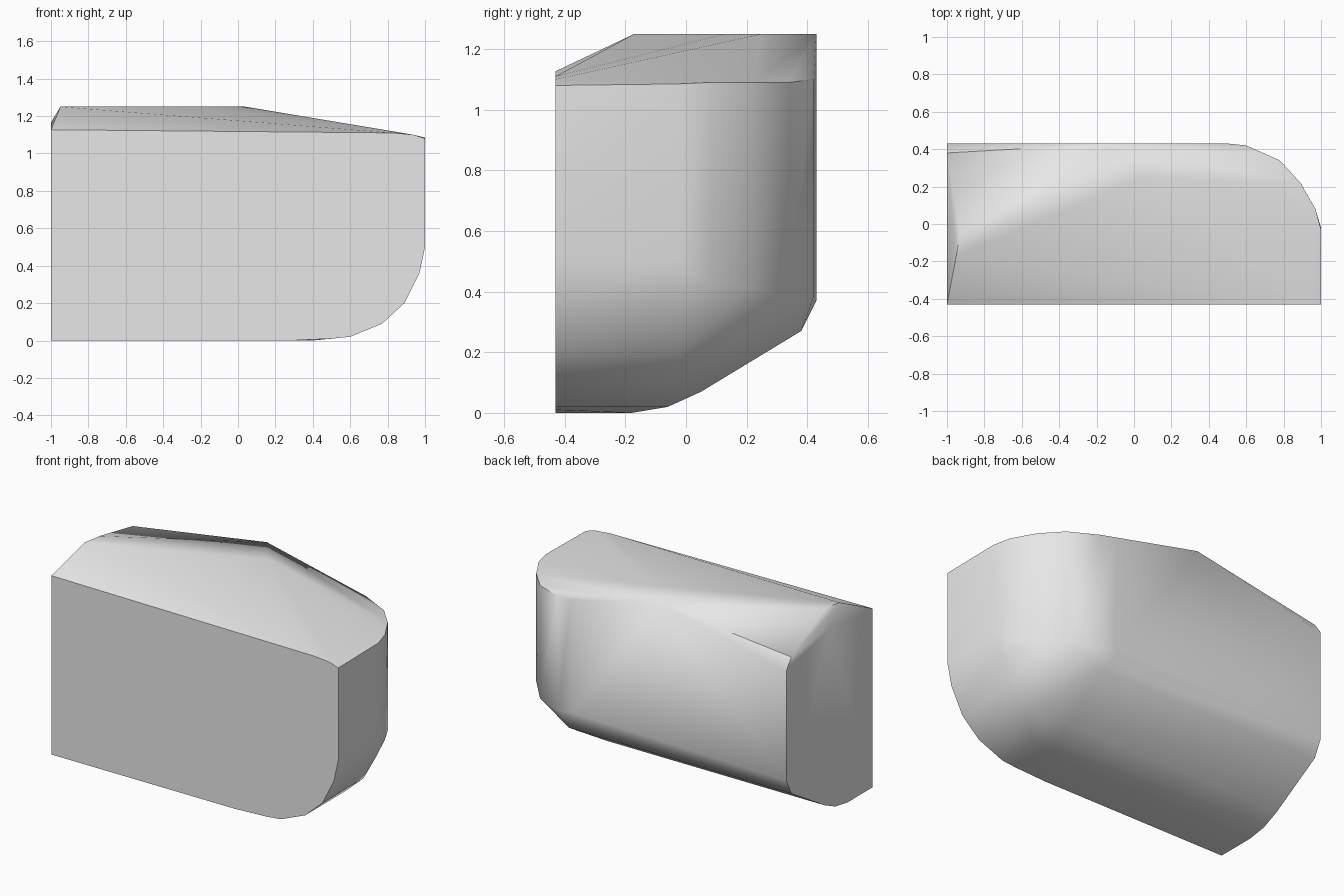
import bpy
import bmesh
import math

cube = bpy.data.objects.get("Cube")
if cube:
    bpy.data.objects.remove(cube, do_unlink=True)

FRONT, BACK, LEFT_END = -0.43, 0.43, -1.0
points = []

# Front face outline: (x, z, how far back the rounded lower edge runs)
for x, z, reach in [(0.28, 0.0, -0.2), (0.5, 0.01, -0.2), (0.6, 0.02, -0.16),
                    (0.77, 0.09, -0.03), (0.89, 0.2, -0.02),
                    (0.97, 0.36, 0.0), (1.0, 0.5, -0.02)]:
    points += [(x, FRONT, z), (x, reach, z)]

# Lower back edge: (y, z, how far along x the rounding runs)
for y, z, reach in [(FRONT, 0.0, 0.28), (-0.18, 0.0, 0.4), (-0.06, 0.02, 0.5),
                    (0.05, 0.07, 0.52), (0.38, 0.27, 0.55), (BACK, 0.37, 0.48)]:
    points += [(LEFT_END, y, z), (reach, y, z)]

# Upright rounded corner: (x, y, bottom z, top z)
for x, y, low, high in [(0.5, BACK, 0.4, 1.11), (0.6, 0.42, 0.38, 1.1),
                        (0.78, 0.34, 0.38, 1.09), (0.89, 0.22, 0.41, 1.09),
                        (0.97, 0.08, 0.43, 1.09), (1.0, -0.03, 0.5, 1.085)]:
    points += [(x, y, low), (x, y, high)]

# Front top edge and the sloping rim of the flat end
points += [(LEFT_END, FRONT, 1.127), (0.83, FRONT, 1.11), (0.94, FRONT, 1.1),
           (1.0, FRONT, 1.08), (LEFT_END, 0.0, 1.165),
           (LEFT_END, 0.38, 1.13), (LEFT_END, BACK, 1.06)]

# Ridge along the top
points += [(x, y, 1.25) for x, y in [(-0.95, -0.17), (-0.93, -0.05), (-0.15, 0.13),
                                     (0.04, 0.25), (-0.1, BACK)]]

# Wrap the outlines into one closed body
bm = bmesh.new()
for p in points:
    bm.verts.new(p)
bmesh.ops.convex_hull(bm, input=bm.verts[:])
bmesh.ops.delete(bm, geom=[v for v in bm.verts if not v.link_faces], context='VERTS')
bmesh.ops.dissolve_limit(bm, angle_limit=math.radians(0.5),
                         verts=bm.verts[:], edges=bm.edges[:])
bmesh.ops.recalc_face_normals(bm, faces=bm.faces[:])
mesh = bpy.data.meshes.new("rounded_block")
bm.to_mesh(mesh)
bm.free()

block = bpy.data.objects.new("rounded_block", mesh)
bpy.context.collection.objects.link(block)

# Plain grey finish
grey = bpy.data.materials.new("light_grey")
grey.use_nodes = True
colour = (0.8, 0.8, 0.8, 1.0)
grey.diffuse_color = colour
for node in grey.node_tree.nodes:
    if node.type == 'BSDF_PRINCIPLED':
        node.inputs["Base Color"].default_value = colour
mesh.materials.append(grey)

# Smooth the rounded edges, keep the cut edges sharp
bpy.ops.object.select_all(action='DESELECT')
block.select_set(True)
bpy.context.view_layer.objects.active = block
bpy.ops.object.shade_smooth_by_angle(angle=math.radians(38))
